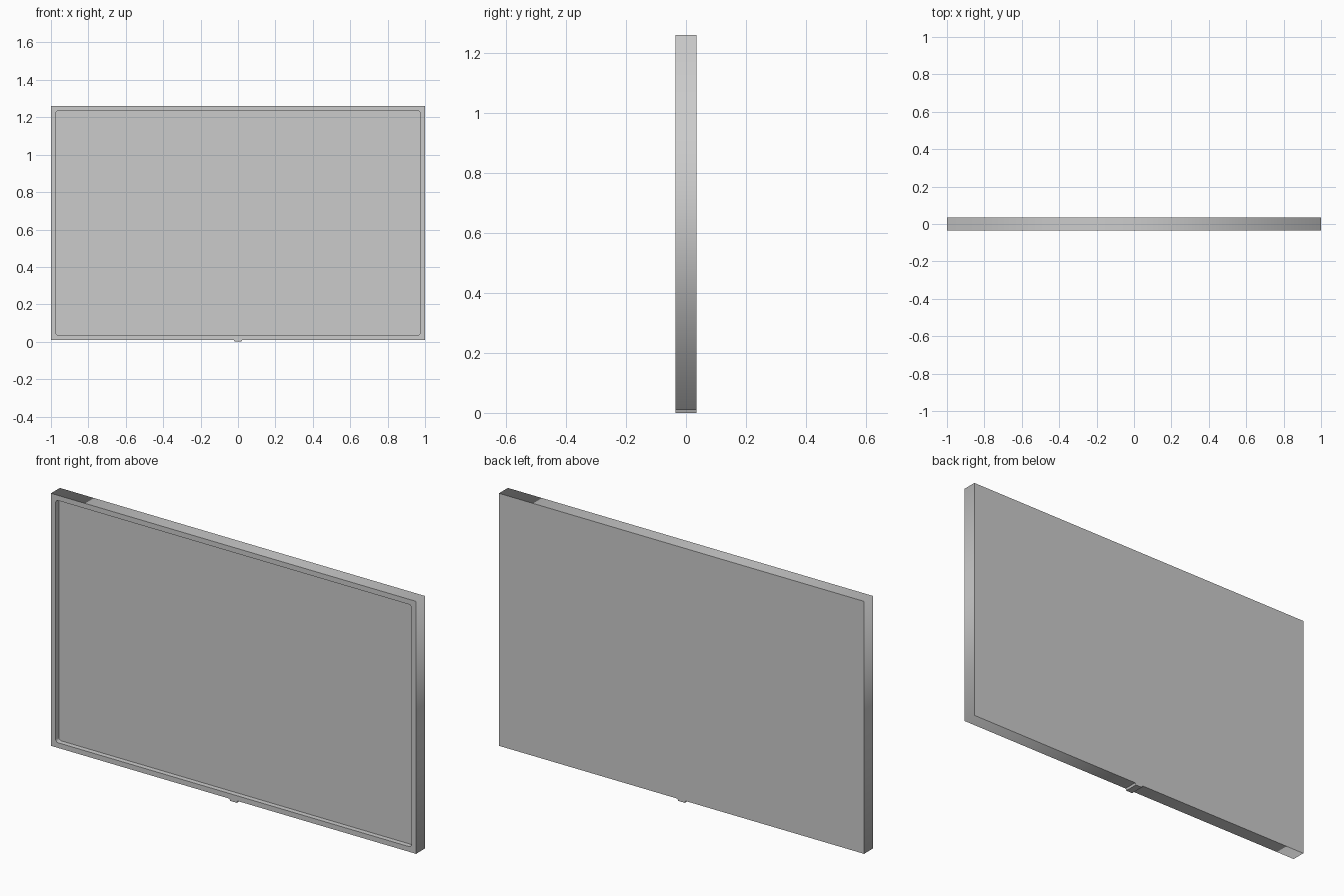
import bpy, bmesh
from mathutils import Vector

WIDTH, DEPTH = 2.0, 0.07
BOTTOM, TOP = 0.01, 1.26
BORDER, RECESS, RADIUS = 0.036, 0.025, 0.014

cube = bpy.data.objects.get("Cube")
if cube:
    bpy.data.objects.remove(cube, do_unlink=True)

grey = bpy.data.materials.new("neutral grey")
grey.use_nodes = True
COLOUR = (0.6, 0.6, 0.6, 1)
grey.diffuse_color = COLOUR
grey.node_tree.nodes["Principled BSDF"].inputs["Base Color"].default_value = COLOUR


def add_object(name, bm):
    mesh = bpy.data.meshes.new(name)
    bmesh.ops.recalc_face_normals(bm, faces=bm.faces)
    bm.to_mesh(mesh)
    bm.free()
    mesh.materials.append(grey)
    obj = bpy.data.objects.new(name, mesh)
    bpy.context.collection.objects.link(obj)
    return obj


# Panel: slab with a shallow, round-cornered recess in the front
bm = bmesh.new()
bmesh.ops.create_cube(bm, size=1)
for v in bm.verts:
    v.co = Vector((v.co.x * WIDTH, v.co.y * DEPTH,
                   (BOTTOM + TOP) / 2 + v.co.z * (TOP - BOTTOM)))
bm.normal_update()
front = min(bm.faces, key=lambda f: f.calc_center_median().y)
bmesh.ops.inset_region(bm, faces=[front], thickness=BORDER)
screen = bmesh.ops.extrude_face_region(bm, geom=[front])
bmesh.ops.translate(bm, vec=(0, RECESS, 0),
                    verts=[g for g in screen["geom"] if isinstance(g, bmesh.types.BMVert)])
if front.is_valid:
    bmesh.ops.delete(bm, geom=[front], context="FACES_ONLY")

# Round the four corners of the recess
corners = [e for e in bm.edges
           if abs(abs(e.verts[0].co.y - e.verts[1].co.y) - RECESS) < 0.001
           and abs(e.verts[0].co.x - e.verts[1].co.x) < 0.001]
bmesh.ops.bevel(bm, geom=corners, offset=RADIUS, segments=5, profile=0.5, affect="EDGES")

# Side bands shade smoothly around the slab; front and back stay flat
bm.normal_update()
for f in bm.faces:
    f.smooth = abs(f.normal.y) < 0.5
for e in bm.edges:
    e.smooth = all(f.smooth for f in e.link_faces)
add_object("panel", bm)

# Small tapered tab under the middle of the bottom edge
bm = bmesh.new()
profile = [(-0.022, BOTTOM), (-0.018, 0), (0.018, 0), (0.022, BOTTOM)]
face = bm.faces.new([bm.verts.new((x, -DEPTH / 2, z)) for x, z in profile])
tab = bmesh.ops.extrude_face_region(bm, geom=[face])
bmesh.ops.translate(bm, vec=(0, DEPTH, 0),
                    verts=[g for g in tab["geom"] if isinstance(g, bmesh.types.BMVert)])
add_object("bottom_tab", bm)
